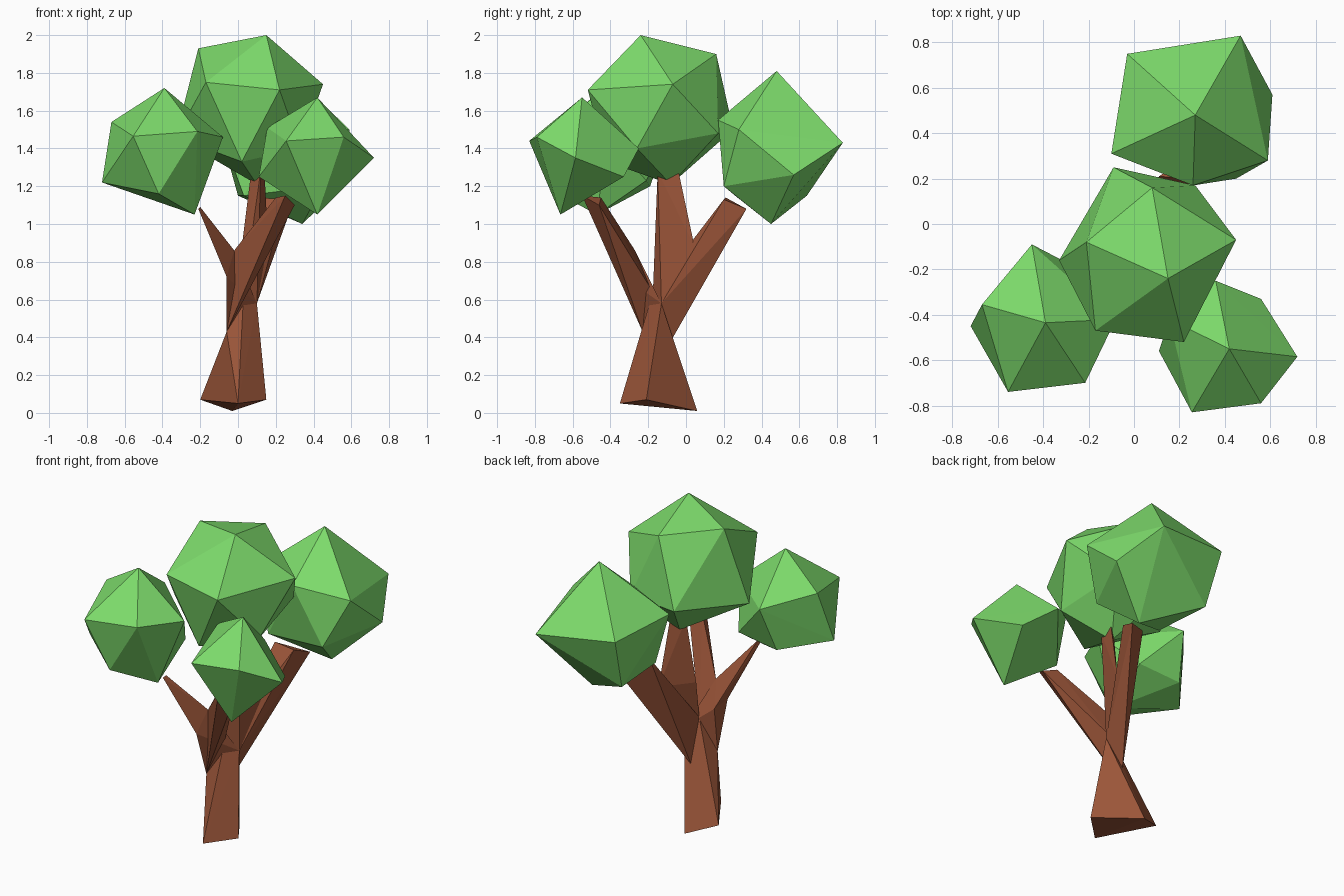
import bpy, bmesh

cube = bpy.data.objects.get("Cube")
if cube:
    bpy.data.objects.remove(cube, do_unlink=True)


def material(name, colour):
    mat = bpy.data.materials.new(name)
    mat.use_nodes = True
    mat.diffuse_color = (*colour, 1)
    mat.node_tree.nodes["Principled BSDF"].inputs["Base Color"].default_value = (*colour, 1)
    return mat


leaf_green = material("leaf green", (.205, .71, .148))
bark_brown = material("bark brown", (.33, .092, .041))


def faceted(name, mat, *corners):
    """Convex flat-faced piece stretched over a few corner points."""
    bm = bmesh.new()
    for corner in corners:
        bm.verts.new(corner)
    result = bmesh.ops.convex_hull(bm, input=bm.verts)
    loose = [v for v in result["geom_interior"] if isinstance(v, bmesh.types.BMVert)]
    bmesh.ops.delete(bm, geom=loose, context='VERTS')
    bmesh.ops.recalc_face_normals(bm, faces=bm.faces)
    mesh = bpy.data.meshes.new(name)
    bm.to_mesh(mesh)
    bm.free()
    mesh.materials.append(mat)
    obj = bpy.data.objects.new(name, mesh)
    bpy.context.collection.objects.link(obj)


# Shared joints of the waist and the forks
waist_front = (-.06, -.23, .43)
waist_back = (.02, -.08, .38)
waist_left = (.1, -.13, .58)
crotch = (.03, -.175, .64)
front_fork = (-.02, -.27, .86)
front_knee = (-.06, -.33, .72)
back_fork = (.16, .045, .88)

# Trunk: flared foot narrowing to the waist
faceted("trunk", bark_brown,
        (-.03, .06, .01), (0, -.35, .05), (.15, -.21, .07), (-.2, -.04, .07),
        waist_front, waist_back, waist_left, crotch)

# Front stem, splitting into a left and a right branch
faceted("front_stem", bark_brown,
        waist_front, waist_left, crotch, front_fork, front_knee, (-.05, -.21, .7))
faceted("front_left_branch", bark_brown,
        waist_front, crotch, front_fork, (.2, -.45, 1.14), (.3, -.46, 1.1), (.25, -.55, 1.15))
faceted("front_right_branch", bark_brown,
        front_knee, front_fork, (-.05, -.21, .7), (-.21, -.45, 1.08), (-.2, -.43, 1.09))

# Back limbs, rising from the rear of the waist
faceted("middle_branch", bark_brown,
        crotch, waist_left, back_fork, (.02, -.13, .88),
        (.07, -.1, 1.28), (.12, -.15, 1.28), (.14, -.04, 1.28))
faceted("back_branch", bark_brown,
        waist_back, waist_left, crotch, back_fork,
        (.11, .21, 1.14), (.28, .32, 1.08), (.25, .2, 1.13))

# Leaf clumps
faceted("top_leaves", leaf_green,
        (.15, -.24, 2), (-.21, -.08, 1.93), (.08, .16, 1.9), (.45, -.07, 1.74),
        (.22, -.52, 1.71), (-.17, -.47, 1.75), (-.09, .25, 1.5), (.27, .17, 1.48),
        (.33, -.26, 1.4), (.1, -.08, 1.21), (-.33, -.16, 1.46), (.02, -.42, 1.33))
faceted("front_right_leaves", leaf_green,
        (-.39, -.435, 1.72), (-.555, -.74, 1.465), (-.67, -.355, 1.54), (-.215, -.7, 1.49),
        (-.72, -.45, 1.22), (-.42, -.68, 1.16), (-.23, -.47, 1.05), (-.08, -.42, 1.46),
        (-.45, -.09, 1.48), (-.22, -.21, 1.23), (-.5, -.19, 1.2))
faceted("front_left_leaves", leaf_green,
        (.42, -.55, 1.67), (.255, -.83, 1.44), (.72, -.585, 1.35), (.56, -.33, 1.25),
        (.36, -.25, 1.4), (.56, -.79, 1.46), (.42, -.665, 1.05), (.11, -.56, 1.25),
        (.155, -.42, 1.51))
faceted("back_leaves", leaf_green,
        (.27, .48, 1.81), (.47, .83, 1.43), (.26, .17, 1.55), (.59, .28, 1.5),
        (.61, .57, 1.26), (.45, .2, 1.2), (.34, .45, 1), (-.03, .75, 1.48),
        (-.1, .31, 1.51), (.03, .26, 1.15), (0, .64, 1.15))
